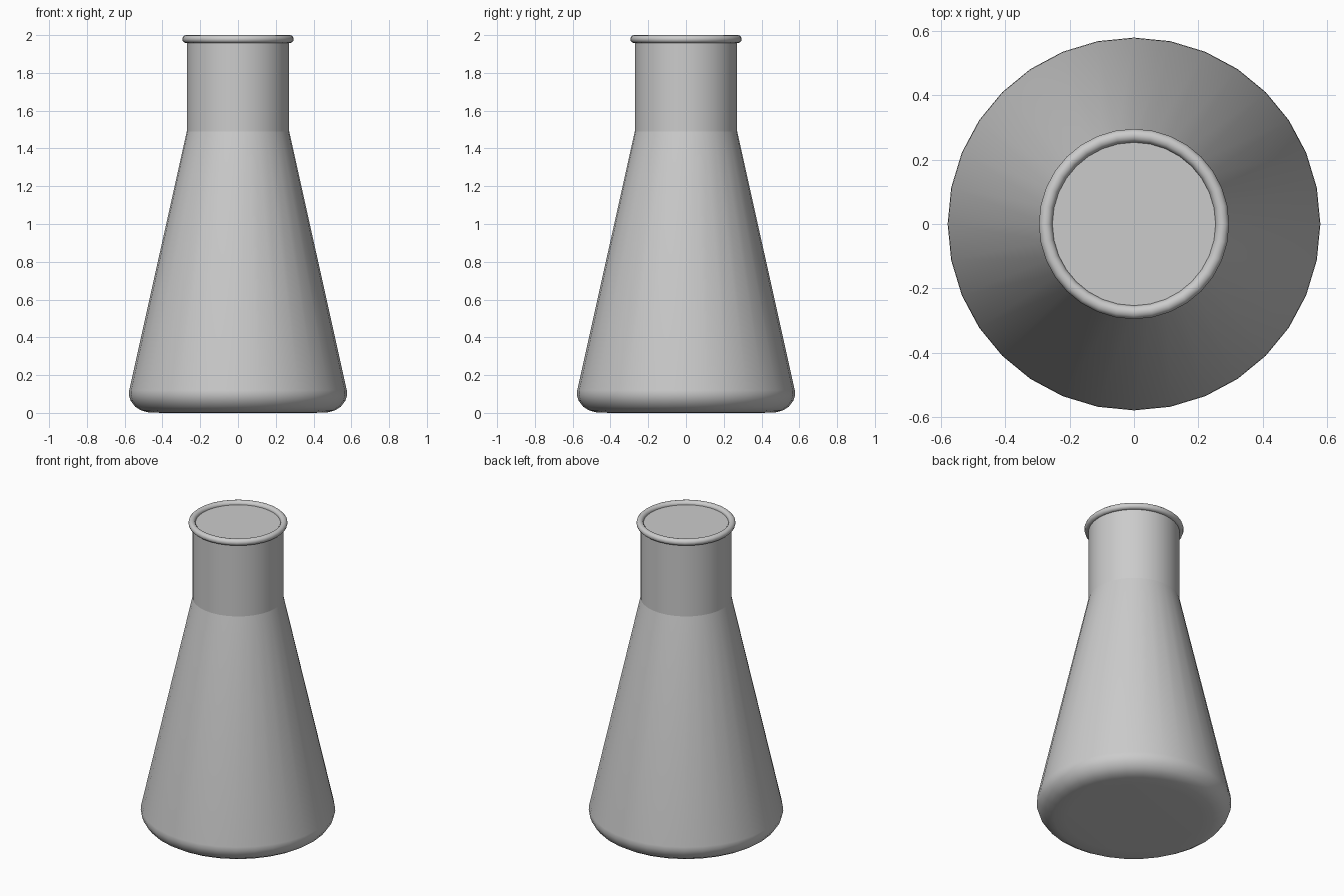
import bpy
import bmesh
from math import cos, sin, pi, radians

cube = bpy.data.objects.get("Cube")
if cube:
    bpy.data.objects.remove(cube, do_unlink=True)

SIDES = 32
NECK_R = 0.271
SHOULDER_Z = 1.49

# Single flat grey
grey = bpy.data.materials.new("light grey")
grey.use_nodes = True
colour = (0.6, 0.6, 0.6, 1)
grey.diffuse_color = colour
grey.node_tree.nodes["Principled BSDF"].inputs["Base Color"].default_value = colour


def lathe(name, profile, closed=False, cap_first=False, cap_last=False):
    """Revolve (radius, height) points around z, listed from bottom to top."""
    bm = bmesh.new()
    rings = []
    for r, z in profile:
        rings.append([bm.verts.new((r * cos(2 * pi * i / SIDES),
                                    r * sin(2 * pi * i / SIDES), z))
                      for i in range(SIDES)])
    pairs = list(zip(rings, rings[1:]))
    if closed:
        pairs.append((rings[-1], rings[0]))
    for low, high in pairs:
        for i in range(SIDES):
            j = (i + 1) % SIDES
            bm.faces.new((low[i], low[j], high[j], high[i]))
    if cap_first:
        bm.faces.new(rings[0][::-1])
    if cap_last:
        bm.faces.new(rings[-1])
    mesh = bpy.data.meshes.new(name)
    bm.to_mesh(mesh)
    bm.free()
    mesh.materials.append(grey)
    obj = bpy.data.objects.new(name, mesh)
    bpy.context.collection.objects.link(obj)
    bpy.ops.object.select_all(action="DESELECT")
    obj.select_set(True)
    bpy.context.view_layer.objects.active = obj
    bpy.ops.object.shade_smooth_by_angle(angle=radians(40))
    return obj


# Conical body with a rounded foot and flat base
foot = [(0.40, 0), (0.475, 0.003), (0.513, 0.013), (0.545, 0.033),
        (0.568, 0.064), (0.578, 0.095), (0.576, 0.12)]
lathe("conical_body", foot + [(NECK_R, SHOULDER_Z)], cap_first=True)

# Straight neck, closed just below the lip
lathe("neck", [(NECK_R, SHOULDER_Z), (NECK_R, 1.978)], cap_last=True)

# Rounded lip
lip = [(0.274 + 0.021 * cos(2 * pi * k / 12), 1.979 + 0.021 * sin(2 * pi * k / 12))
       for k in range(12)]
lathe("rim_lip", lip, closed=True)
